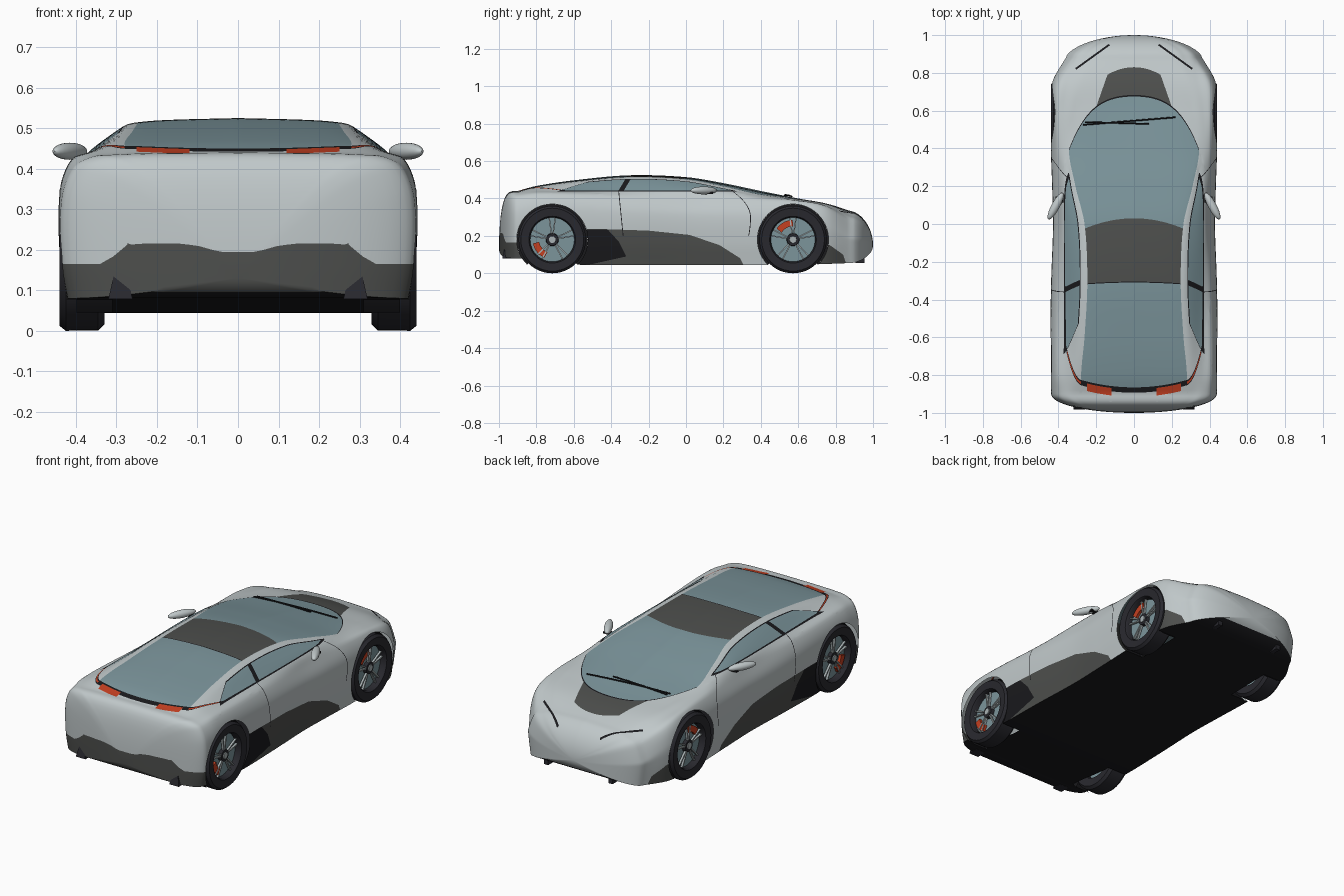
import bpy, bmesh, math
from mathutils import Matrix, Vector

if "Cube" in bpy.data.objects:
    bpy.data.objects.remove(bpy.data.objects["Cube"])


def material(name, *rgb):
    m = bpy.data.materials.new(name)
    m.use_nodes = True
    m.diffuse_color = (*rgb, 1)
    m.node_tree.nodes["Principled BSDF"].inputs["Base Color"].default_value = (*rgb, 1)
    return m


MATS = [material("silver paint", .53, .58, .59), material("teal glass", .2, .3, .33),
        material("dark grey trim", .075, .078, .074), material("black plastic", .01, .01, .012),
        material("tyre rubber", .022, .022, .028), material("red", .55, .05, .015),
        material("light metal", .4, .45, .46)]
SILVER, GLASS, TRIM, BLACK, RUBBER, RED, METAL = range(7)


def finish(name, bm, mat=None, angle=35):
    me = bpy.data.meshes.new(name)
    bm.to_mesh(me)
    bm.free()
    for m in (MATS if mat is None else [MATS[mat]]):
        me.materials.append(m)
    me.polygons.foreach_set("use_smooth", [True] * len(me.polygons))
    me.set_sharp_from_angle(angle=math.radians(angle))
    ob = bpy.data.objects.new(name, me)
    bpy.context.collection.objects.link(ob)
    return ob


def curve(ts, vs):
    """Smooth interpolation through values vs at parameters ts."""
    n = len(ts) - 1
    tan = [(vs[min(i + 1, n)] - vs[max(i - 1, 0)]) / (ts[min(i + 1, n)] - ts[max(i - 1, 0)])
           for i in range(n + 1)]

    def f(t):
        t = min(max(t, ts[0]), ts[-1])
        i = max(k for k in range(n) if ts[k] <= t)
        h = ts[i + 1] - ts[i]
        u = (t - ts[i]) / h
        a, b = u * u * (3 - 2 * u), u * (1 - u)
        return vs[i] * (1 - a) + vs[i + 1] * a + h * b * ((1 - u) * tan[i] - u * tan[i + 1])
    return f


# Body lines along the length, tail to nose
def line(*vs):
    return curve((-.9, -.8, -.6, -.3, 0, .2, .4, .6, .75, .88), vs)


top_z = line(.44, .467, .497, .524, .514, .482, .44, .4, .373, .333)
glass_x = line(.27, .28, .262, .247, .262, .31, .345, .31, .28, .24)
glass_z = line(.437, .462, .49, .514, .502, .465, .42, .395, .37, .32)
rail_x = line(.31, .31, .295, .28, .292, .33, .357, .34, .31, .27)
rail_z = line(.435, .458, .483, .506, .493, .455, .415, .395, .367, .31)
belt_x = line(.36, .365, .365, .368, .37, .37, .373, .37, .34, .31)
belt_z = line(.43, .44, .44, .44, .44, .435, .41, .39, .362, .295)
side_x = line(.435, .44, .44, .435, .425, .43, .437, .44, .43, .36)
shoulder_z = line(.405, .422, .42, .405, .395, .392, .39, .382, .35, .27)
floor_z = line(.08, .07, .047, .045, .045, .045, .045, .047, .05, .055)


def section(y):
    w, s, t, g, f = side_x(y), shoulder_z(y), top_z(y), glass_z(y), floor_z(y)
    pts = [(0, t), (.7 * glass_x(y), g + (t - g) * .55), (glass_x(y), g), (rail_x(y), rail_z(y)),
           (belt_x(y), belt_z(y)), (w - .03, s), (w, s - .08), (w, .17), (w - .015, f)]
    ts = [0]
    for a, b in zip(pts, pts[1:]):
        ts.append(ts[-1] + math.dist(a, b))
    fx, fz = curve(ts, [p[0] for p in pts]), curve(ts, [p[1] for p in pts])
    out = [(fx(u), fz(u)) for u in (ts[-1] * i / 56 for i in range(57))]
    return out + [((w - .015) * (1 - i / 6), f) for i in range(1, 7)]


# Body shell: half loft with rounded nose and tail
rings = []
for i in range(14, 0, -1):
    d = math.sin(i / 14 * math.pi / 2)
    kx, kz = (1 - d ** 2) ** .5, (1 - d ** 4) ** .5
    rings.append([(x * kx, -.9 - .1 * d, .13 + (z - .13) * kz) for x, z in section(-.9)])
for i in range(91):
    y = -.9 + 1.78 * i / 90
    rings.append([(x, y, z) for x, z in section(y)])
for i in range(1, 15):
    d = math.sin(i / 14 * math.pi / 2)
    k = (1 - d ** 1.6) ** .5
    rings.append([(x * k, .88 + .12 * d, .15 + (z - .15) * k) for x, z in section(.88)])
body = bmesh.new()
grid = [[body.verts.new(p) for p in r] for r in rings]
for a, b in zip(grid, grid[1:]):
    for j in range(len(a) - 1):
        body.faces.new((a[j], a[j + 1], b[j + 1], b[j]))
bmesh.ops.remove_doubles(body, verts=body.verts, dist=.00005)


def cut(f, others):
    """Split faces exactly along f = 0, near the region given by others."""
    new = set()
    for e in list(body.edges):
        a, b = e.verts
        fa, fb = f(*a.co), f(*b.co)
        if fa * fb < 0 and min(abs(fa), abs(fb)) > 1e-6 and \
                all(max(g(*a.co), g(*b.co)) > -.04 for g in others):
            new.add(bmesh.utils.edge_split(e, a, fa / (fa - fb))[1])
    for face in {fc for v in new for fc in v.link_faces}:
        vs = [v for v in face.verts if v in new]
        if len(vs) == 2 and not any(vs[1] in e.verts for e in vs[0].link_edges):
            bmesh.utils.face_split(face, *vs)


def region(*fs):
    for f in fs:
        cut(f, [g for g in fs if g is not f])
    return [fc for fc in body.faces if all(f(*fc.calc_center_median()) > 0 for f in fs)]


def paint(mat, *fs):
    for fc in region(*fs):
        fc.material_index = mat


def poly(*pts):
    """Half planes of a convex counter-clockwise side outline (y, z)."""
    def half(a, b):
        l = math.dist(a, b)
        return lambda x, y, z: ((b[0] - a[0]) * (z - a[1]) - (b[1] - a[1]) * (y - a[0])) / l
    return [half(a, b) for a, b in zip(pts, pts[1:] + pts[:1])]


def clamp(v):
    return min(max(v, 0), 1)


def screen(x, y):
    return .675 - x * x - 12 * x ** 4 - y


def tail(x, y):
    return y + .865 - .5 * x * x - 25 * max(0, x - .28) ** 2


upper = lambda x, y, z: z - .3
outer = lambda x, y, z: x - .3
in_glass = lambda x, y, z: glass_x(y) - x
# Bonnet vent, windscreen, roof panel and rear window
paint(TRIM, upper, lambda x, y, z: .83 - 2 * x * x - y, lambda x, y, z: .2 - .35 * (y - .62) - x,
      lambda x, y, z: -screen(x, y))
paint(BLACK, upper, lambda x, y, z: screen(x, y) + .008, lambda x, y, z: -screen(x, y), in_glass)
paint(GLASS, upper, in_glass, lambda x, y, z: screen(x, y), lambda x, y, z: tail(x, y))
paint(TRIM, upper, in_glass, lambda x, y, z: .03 - .8 * x * x - y,
      lambda x, y, z: y + .305 + .15 * x * x)
paint(BLACK, upper, in_glass, lambda x, y, z: y + .31 + .15 * x * x,
      lambda x, y, z: -.305 - .15 * x * x - y)
# Side windows with black frame and door pillar
for mat, m in ((BLACK, 0), (GLASS, .005)):
    paint(mat, lambda x, y, z: z - .438 - m, lambda x, y, z: x - rail_x(y) - .002 - m,
          lambda x, y, z: .27 - y - m, lambda x, y, z: y + .69 - 3.2 * (z - .438) - m)
slant = lambda y, z: y + .345 - .6 * (z - .445)
paint(BLACK, lambda x, y, z: z - .438, lambda x, y, z: x - rail_x(y) - .002,
      lambda x, y, z: .014 - slant(y, z), lambda x, y, z: .014 + slant(y, z))
# Tail lights in a black band
paint(BLACK, upper, lambda x, y, z: -tail(x, y), lambda x, y, z: tail(x, y) + .028,
      lambda x, y, z: .365 - x)
for x0, x1, lo, hi in ((.12, .25, .05, .01), (.28, .355, .021, .008)):
    paint(RED, upper, lambda x, y, z: x - x0, lambda x, y, z: x1 - x,
          lambda x, y, z: -hi - tail(x, y), lambda x, y, z: tail(x, y) + lo)
# Rear bumper, side skirts and front inlets
paint(TRIM, lambda x, y, z: -.8 - y, lambda x, y, z: .165 + .05 * clamp((.33 - x) / .06)
      - .02 * clamp((.11 - x) / .05) - z)
paint(TRIM, outer, *poly((-.58, .04), (.31, .04), (.29, .08), (.18, .15), (.02, .205),
                         (-.2, .228), (-.47, .237), (-.58, .237)))
paint(BLACK, outer, *poly((-.58, .04), (-.5, .05), (-.32, .09), (-.36, .17), (-.42, .235), (-.58, .235)))
paint(TRIM, outer, *poly((.7, .04), (.86, .04), (.84, .1), (.77, .15), (.7, .15)))
# Door seams
for bend in (lambda z: .345 - 5 * (z - .3) ** 2 * (1 if z > .3 else .2), lambda z: -.36 - .1 * (z - .44)):
    paint(BLACK, outer, lambda x, y, z: .44 - z, lambda x, y, z: z - .2,
          lambda x, y, z: y - bend(z) + .002, lambda x, y, z: bend(z) + .002 - y)
# Headlight slits
p, q = Vector((.13, .95)), Vector((.31, .82))
along = (q - p).normalized()
off = lambda x, y: (x - p.x) * along.y - (y - p.y) * along.x
run = lambda x, y: (x - p.x) * along.x + (y - p.y) * along.y
paint(BLACK, lambda x, y, z: z - .2, lambda x, y, z: .005 - off(x, y), lambda x, y, z: off(x, y) + .005,
      lambda x, y, z: run(x, y), lambda x, y, z: .22 - run(x, y))
# Wheel openings and black floor
AXLES = ((-.715, "rear"), (.572, "front"))
for ya, _ in AXLES:
    hole = region(lambda x, y, z: x - .31, lambda x, y, z: .19 - math.hypot(y - ya, z - .18))
    bmesh.ops.delete(body, geom=hole, context="FACES")
body.normal_update()
for fc in body.faces:
    if fc.normal.z < -.7:
        fc.material_index = BLACK
shell = finish("body_shell", body)
mod = shell.modifiers.new("mirror", "MIRROR")
mod.merge_threshold = .0002


def lathe(name, mat, profile, s, y, n=48, closed=True):
    """Turn a (radius, x) profile about the axle."""
    bm = bmesh.new()
    rs = [[bm.verts.new((s * x, y + r * math.cos(a), .18 + r * math.sin(a))) for r, x in profile]
          for a in (math.tau * i / n for i in range(n))]
    m = len(profile)
    for i in range(n):
        for j in range(m if closed else m - 1):
            a, b, k = rs[i], rs[(i + 1) % n], (j + 1) % m
            bm.faces.new((a[j], a[k], b[k], b[j]))
    bmesh.ops.remove_doubles(bm, verts=bm.verts, dist=.0001)
    bmesh.ops.recalc_face_normals(bm, faces=bm.faces)
    if not closed:
        low = [v for v in bm.verts if v.co.z < .045]
        bmesh.ops.delete(bm, geom=low, context="VERTS")
    return finish(name, bm, mat)


def box(bm, size, mat):
    bmesh.ops.create_cube(bm, size=1, matrix=mat @ Matrix.Diagonal((*size, 1)))


# Wheels
for s, side in ((1, "left"), (-1, "right")):
    for ya, end in AXLES:
        tag = f"{end}_{side}_"
        lathe(tag + "wheel_well", BLACK, [(0, .31), (.19, .31), (.19, .4)], s, ya, closed=False)
        lathe(tag + "tyre", RUBBER, [(.118, .335), (.165, .33), (.179, .345), (.18, .425),
                                     (.168, .44), (.125, .436), (.118, .425)], s, ya)
        lathe(tag + "brake_disc", GLASS, [(0, .385), (.119, .385), (.119, .4), (0, .4)], s, ya)
        lathe(tag + "hub", RUBBER, [(0, .39), (.036, .39), (.032, .42), (0, .42)], s, ya, 20)
        lathe(tag + "hub_cap", METAL, [(0, .41), (.02, .41), (.018, .425), (0, .425)], s, ya, 20)
        hub = Matrix.Translation((s * .412, ya, .18))
        bm = bmesh.new()
        for i in range(10):
            a = math.tau * (i // 2) / 5 + (.14 if i % 2 else -.14)
            box(bm, (.012, .007, .085), hub @ Matrix.Rotation(a, 4, "X") @ Matrix.Translation((0, 0, .074)))
        finish(tag + "spokes", bm, METAL)
        bm = bmesh.new()
        for i in range(-2, 3):
            a = (.5 if end == "front" else 2.25) + i * .19
            box(bm, (.018, .02, .034), hub @ Matrix.Rotation(a, 4, "X")
                @ Matrix.Translation((-s * .006, 0, .088)))
        finish(tag + "brake_caliper", bm, RED)

    # Door mirror and its arm
    turn = Matrix.Translation((s * .415, .095, .443)) @ Matrix.Rotation(s * .5, 4, "Z")
    bm = bmesh.new()
    bmesh.ops.create_uvsphere(bm, u_segments=24, v_segments=14, radius=1,
                              matrix=turn @ Matrix.Diagonal((.022, .08, .021, 1)))
    finish(side + "_mirror", bm, SILVER)
    bm = bmesh.new()
    box(bm, (.06, .03, .01), Matrix.Translation((s * .385, .13, .43)))
    finish(side + "_mirror_arm", bm, BLACK)
    # Bumper fins
    bm = bmesh.new()
    bmesh.ops.create_cone(bm, cap_ends=True, segments=4, radius1=.042, radius2=.024, depth=.056,
                          matrix=Matrix.Translation((s * .29, -.953, .107)) @ Matrix.Rotation(math.pi / 4, 4, "Z"))
    box(bm, (.025, .05, .04), Matrix.Translation((s * .2, .93, .075)))
    finish(side + "_bumper_fins", bm, RUBBER)

# Windscreen wipers
for name, ends in (("long_wiper", ((-.27, .525), (.22, .565))), ("short_wiper", ((-.26, .54), (.08, .53)))):
    cu = bpy.data.curves.new(name, "CURVE")
    cu.dimensions, cu.bevel_depth, cu.bevel_resolution = "3D", .004, 1
    sp = cu.splines.new("POLY")
    sp.points.add(8)
    for i, pt in enumerate(sp.points):
        x, y = (a + (b - a) * i / 8 for a, b in zip(*ends))
        z = top_z(y) + (glass_z(y) - top_z(y)) * (x / glass_x(y)) ** 2
        pt.co = (x, y, z + .007, 1)
    cu.materials.append(MATS[BLACK])
    bpy.context.collection.objects.link(bpy.data.objects.new(name, cu))
